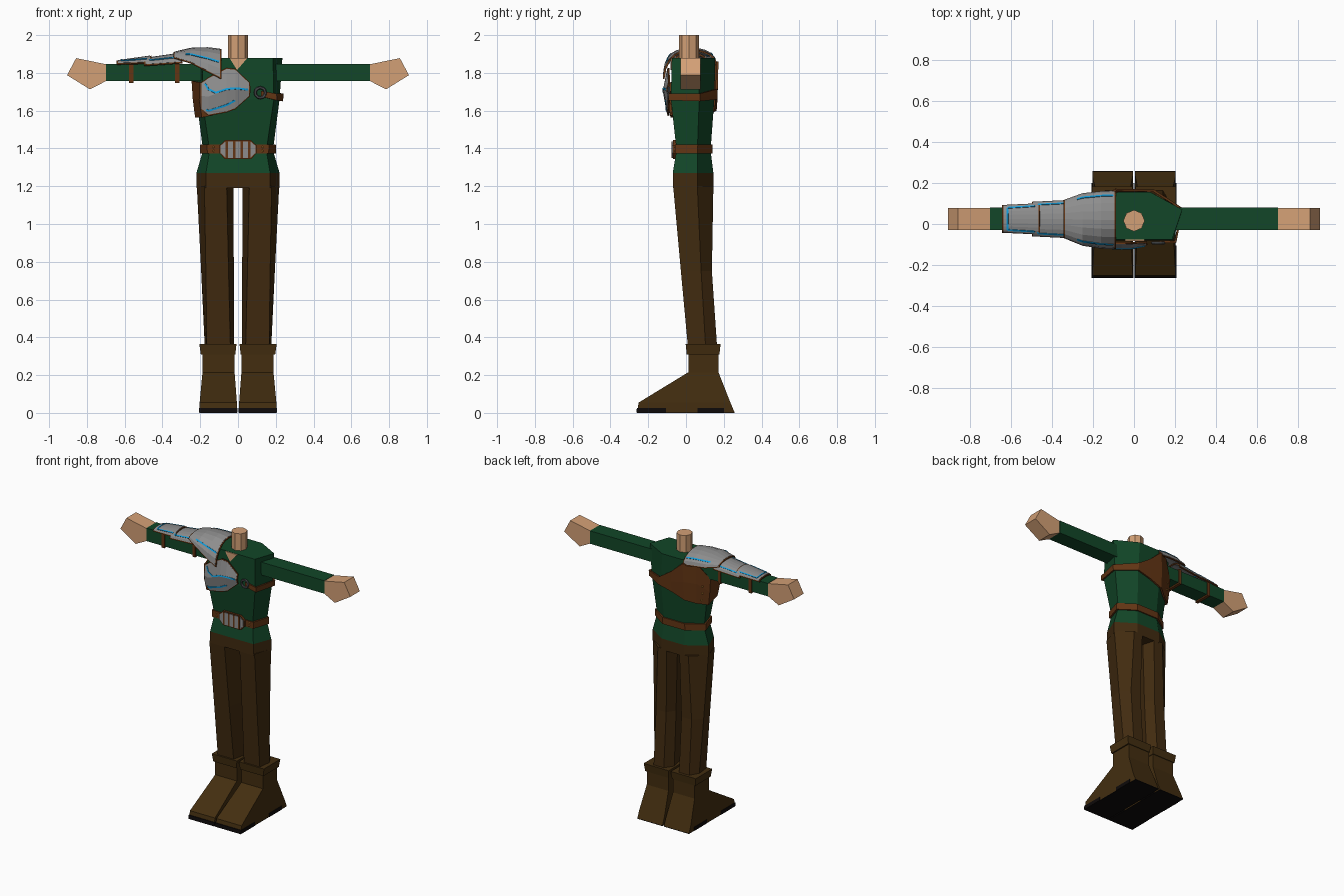
import bpy, bmesh, math
from mathutils import Vector as V

if "Cube" in bpy.data.objects:
    bpy.data.objects.remove(bpy.data.objects["Cube"])


def material(name, *c):
    m = bpy.data.materials.new(name)
    m.diffuse_color = (*c, 1)
    m.use_nodes = True
    m.node_tree.nodes["Principled BSDF"].inputs["Base Color"].default_value = m.diffuse_color
    return m


GREEN = material("green cloth", .006, .062, .021)
PANTS = material("brown trousers", .053, .024, .005)
BOOT = material("boot leather", .056, .027, .005)
LEATHER = material("strap leather", .125, .036, .007)
STEEL = material("grey steel", .27, .27, .27)
CYAN = material("cyan glow", .005, .34, .72)
SKIN = material("skin", .65, .35, .18)
BLACK = material("black sole", .004, .003, .003)
BRASS = material("brass", .45, .2, .03)
IRON = material("dark iron", .07, .075, .08)


def mesh(name, verts, faces, mat, thick=0):
    bm = bmesh.new()
    vs = [bm.verts.new(v) for v in verts]
    for f in faces:
        bm.faces.new([vs[i] for i in f])
    bmesh.ops.recalc_face_normals(bm, faces=bm.faces)
    me = bpy.data.meshes.new(name)
    bm.to_mesh(me)
    bm.free()
    me.materials.append(mat)
    ob = bpy.data.objects.new(name, me)
    bpy.context.collection.objects.link(ob)
    if thick:
        mod = ob.modifiers.new("thickness", 'SOLIDIFY')
        mod.thickness, mod.offset = thick, 0
    return ob


def loft(name, rings, mat):
    """Closed solid through rings of equal point count."""
    n = len(rings[0])
    faces = [(a * n + i, a * n + (i + 1) % n, (a + 1) * n + (i + 1) % n, (a + 1) * n + i)
             for a in range(len(rings) - 1) for i in range(n)]
    faces += [tuple(range(n)), tuple((len(rings) - 1) * n + i for i in range(n))]
    return mesh(name, [p for r in rings for p in r], faces, mat)


def prism(name, xz, y0, y1, mat):
    return loft(name, [[(x, y, z) for x, z in xz] for y in (y0, y1)], mat)


def box(name, x0, x1, y0, y1, z0, z1, mat):
    return prism(name, [(x0, z0), (x1, z0), (x1, z1), (x0, z1)], y0, y1, mat)


def sheet(name, g, mat, thick):
    n = len(g[0])
    faces = [(a * n + i, a * n + i + 1, a * n + n + i + 1, a * n + n + i)
             for a in range(len(g) - 1) for i in range(n - 1)]
    return mesh(name, [p for r in g for p in r], faces, mat, thick)


def plate(name, g):
    """Steel sheet with a leather rim that sticks out past its edge."""
    sheet(name, g, STEEL, .012)
    out = lambda a, b: a + (a - b).normalized() * .007
    t = [[out(r[0], r[1])] + r[1:-1] + [out(r[-1], r[-2])] for r in g]
    t[0] = [out(a, b) for a, b in zip(t[0], t[1])]
    t[-1] = [out(a, b) for a, b in zip(t[-1], t[-2])]
    sheet(name + "_rim", t, LEATHER, .008)


def at(g, u, v):
    i = min(max(int(u), 0), len(g) - 2)
    j = min(max(int(v), 0), len(g[0]) - 2)
    a = g[i][j].lerp(g[i][j + 1], v - j)
    return a.lerp(g[i + 1][j].lerp(g[i + 1][j + 1], v - j), u - i)


def glow(name, g, uv, w=.005):
    """Thin cyan line following a plate through (u, v) points."""
    for k, (a, b) in enumerate(zip(uv, uv[1:])):
        rows, n = [], 16
        for s in range(n + 1):
            u, v = (a[0] + (b[0] - a[0]) * s / n, a[1] + (b[1] - a[1]) * s / n)
            p = at(g, u, v)
            nor = (at(g, u + .01, v) - p).cross(at(g, u, v + .01) - p)
            tan = at(g, u + (b[0] - a[0]) * .01, v + (b[1] - a[1]) * .01) - p
            side = tan.cross(nor).normalized() * w
            rows.append([p - side, p + side])
        sheet(f"{name}_{k}", rows, CYAN, .018)


# Torso: six-sided sections (z, front x, front y, side x, side y, back x, back y)
BODY = [(1.27, .17, -.07, .22, .06, .09, .145), (1.39, .15, -.05, .185, .06, .08, .13),
        (1.66, .19, -.08, .22, .07, .09, .15), (1.88, .185, -.075, .235, .07, .08, .155)]


def body_ring(z, grow=0):
    k = max(i for i in range(3) if BODY[i][0] <= z or i == 0)
    a, b = BODY[k], BODY[k + 1]
    t = (z - a[0]) / (b[0] - a[0])
    _, xf, yf, xs, ys, xb, yb = [p + (q - p) * t for p, q in zip(a, b)]
    pts = [V((x, y, z)) for x, y in ((-xf, yf), (xf, yf), (xs, ys), (xb, yb), (-xb, yb), (-xs, ys))]
    c = V((0, .04, z))
    return [p + (p - c).normalized() * grow for p in pts]


def body_point(q, z, grow):
    r = body_ring(z, grow)
    return r[int(q) % 6].lerp(r[(int(q) + 1) % 6], q % 1)


loft("tunic", [body_ring(s[0]) for s in BODY], GREEN)
prism("neckline", [(-.045, 1.879), (.05, 1.879), (-.005, 1.815)], -.082, -.07, SKIN)
bpy.ops.mesh.primitive_cylinder_add(vertices=8, radius=.052, depth=.2, location=(0, .016, 1.9))
bpy.context.object.name = "neck"
bpy.context.object.data.materials.append(SKIN)

# Trousers: hips and tapering legs
loft("hips", [[V((p.x, p.y, z)) for p in body_ring(1.27)] for z in (1.19, 1.27)], PANTS)
# z, front inner/outer x, front y, outer x, inner x, side y, back inner/outer x, back y
LEG = [(.33, .04, .165, .012, .175, .02, .105, .06, .14, .166),
       (.75, .05, .17, -.027, .195, .022, .08, .06, .14, .137),
       (1.2, .06, .178, -.068, .218, .025, .06, .05, .12, .145)]
HAND = [(.70, 1.756), (.70, 1.846), (.857, 1.878), (.905, 1.788), (.784, 1.713)]
for s, side in ((1, "left"), (-1, "right")):
    loft(side + "_leg", [[(s * x, y, z) for x, y in ((fi, fy), (fo, fy), (o, sy), (bo, by), (bi, by), (i, sy))]
                         for z, fi, fo, fy, o, i, sy, bi, bo, by in LEG], PANTS)
    rect = lambda z, x0, x1, y0, y1: [(s * x0, y0, z), (s * x1, y0, z), (s * x1, y1, z), (s * x0, y1, z)]
    # Boots with cuff and black sole
    loft(side + "_boot", [rect(.003, .006, .203, -.26, .257), rect(.055, .006, .203, -.25, .235),
                          rect(.215, .018, .188, .012, .172), rect(.32, .018, .188, .012, .172)], BOOT)
    loft(side + "_boot_cuff", [rect(.31, .014, .197, .004, .177), rect(.365, .008, .205, -.002, .183)], BOOT)
    loft(side + "_sole", [rect(0, .006, .203, -.26, .257), rect(.004, .006, .203, -.26, .257)], BLACK)
    loft(side + "_toe_tread", [rect(.001, .003, .206, -.263, -.105), rect(.027, .003, .206, -.26, -.105)], BLACK)
    loft(side + "_heel_tread", [rect(.001, .003, .206, .06, .2), rect(.027, .003, .206, .06, .2)], BLACK)
    # Arms and mitten hands
    loft(side + "_arm", [[(s * x, y, z) for y, z in ((-.03, 1.756), (.08, 1.756), (.08, 1.848), (-.03, 1.848))]
                         for x in (.19, .70)], GREEN)
    prism(side + "_hand", [(s * x, z) for x, z in HAND], -.03, .077, SKIN)

# Belt, buckle and studs
loft("belt", [body_ring(z, .011) for z in (1.373, 1.42)], LEATHER)
for nm, k, y, m in (("buckle_rim", .007, -.07, LEATHER), ("buckle", 0, -.074, STEEL)):
    x, xi, lo, hi = .092 + k, .065 + k / 2, 1.35 - k, 1.437 + k
    prism(nm, [(-x, 1.375), (-xi, lo), (xi, lo), (x, 1.375), (x, 1.415), (xi, hi), (-xi, hi), (-x, 1.415)],
          y, -.045, m)
for x in (-.06, -.02, .02, .06):
    box("buckle_bar", x - .006, x + .006, -.077, -.06, 1.349, 1.438, LEATHER)


def stud(p, r=.006):
    bpy.ops.mesh.primitive_uv_sphere_add(segments=8, ring_count=5, radius=r, location=p)
    bpy.context.object.name = "stud"
    bpy.context.object.data.materials.append(BRASS)


for q in (.1, .9):
    for z in (1.386, 1.407):
        stud(body_point(q, z, .012))

# Leather harness: strap on the left, widening to a panel on the right and back
HARNESS = [(.8, 1.705, 1.675), (1, 1.69, 1.655), (2, 1.69, 1.65), (3, 1.715, 1.66), (3.5, 1.78, 1.635),
           (4, 1.86, 1.6), (4.5, 1.86, 1.575), (5, 1.757, 1.565), (6, 1.75, 1.565), (6.15, 1.75, 1.575)]
sheet("harness", [[body_point(q, zt + (zb - zt) * t, .014) for t in (0, .5, 1)] for q, zt, zb in HARNESS],
      LEATHER, .012)
for z in (1.6, 1.65, 1.7):
    stud(body_point(4.7, z, .021))
bpy.ops.mesh.primitive_torus_add(major_segments=12, minor_segments=6, major_radius=.027, minor_radius=.008,
                                 location=(.118, -.092, 1.695), rotation=(math.pi / 2, 0, 0))
bpy.context.object.name = "harness_ring"
bpy.context.object.data.materials.append(IRON)

# Chest plate: (x, top z, bottom z, edge y, middle y)
CHEST = [(-.19, 1.745, 1.61, -.088, -.098), (-.155, 1.77, 1.58, -.094, -.112), (-.06, 1.82, 1.598, -.094, -.116),
         (-.015, 1.815, 1.615, -.093, -.114), (.058, 1.745, 1.68, -.09, -.1)]
g = [[V((x, e, zt)), V((x, m, (zt + zb) / 2)), V((x, e, zb))] for x, zt, zb, e, m in CHEST]
plate("chest_plate", g)
glow("chest_glow_upper", g, [(.5, .2), (1.4, .95), (3.9, 1.0)])
glow("chest_glow_lower", g, [(.7, 1.8), (1.8, 1.72), (3, 1.6)])

# Shoulder plates: sections (x, top z, centre y, half width, front drop, back drop)
SHOULDER = [[(-.095, 1.922, .02, .137, .145, .07), (-.16, 1.93, .02, .134, .12, .07),
             (-.25, 1.927, .022, .122, .07, .06), (-.335, 1.907, .024, .088, .025, .025)],
            [(-.30, 1.902, .024, .088, .045, .045), (-.49, 1.874, .024, .078, .03, .03)],
            [(-.465, 1.886, .025, .07, .03, .03), (-.635, 1.862, .025, .06, .012, .012)]]
for k, secs in enumerate(SHOULDER):
    g = []
    for x, z, yc, hw, df, db in secs:
        g.append([V((x, yc + hw * math.sin(a), z - (df if a < 0 else db) * (1 - math.cos(a))))
                  for a in (math.pi / 2 * (j / 5 - 1) for j in range(11))])
    name = ("shoulder_plate", "upper_arm_plate", "forearm_plate")[k]
    plate(name, g)
    e = len(g) - 1
    if k == 0:
        glow("shoulder_glow_front", g, [(.1, 1.8), (2.3, 1.8)])
        glow("shoulder_glow_back", g, [(.1, 8.2), (2.3, 8.2)])
    elif k == 1:
        glow("upper_arm_glow", g, [(.15, 1.8), (.88, 1.8), (.88, 8.2), (.15, 8.2)], .004)
    else:
        glow("forearm_glow", g, [(.1, 1.8), (.88, 1.8), (.88, 8.2), (.1, 8.2)], .004)

# Straps holding the arm plates
for x in (-.565, -.322):
    box("arm_strap", x - .011, x + .011, -.037, .087, 1.746, 1.857, LEATHER)
